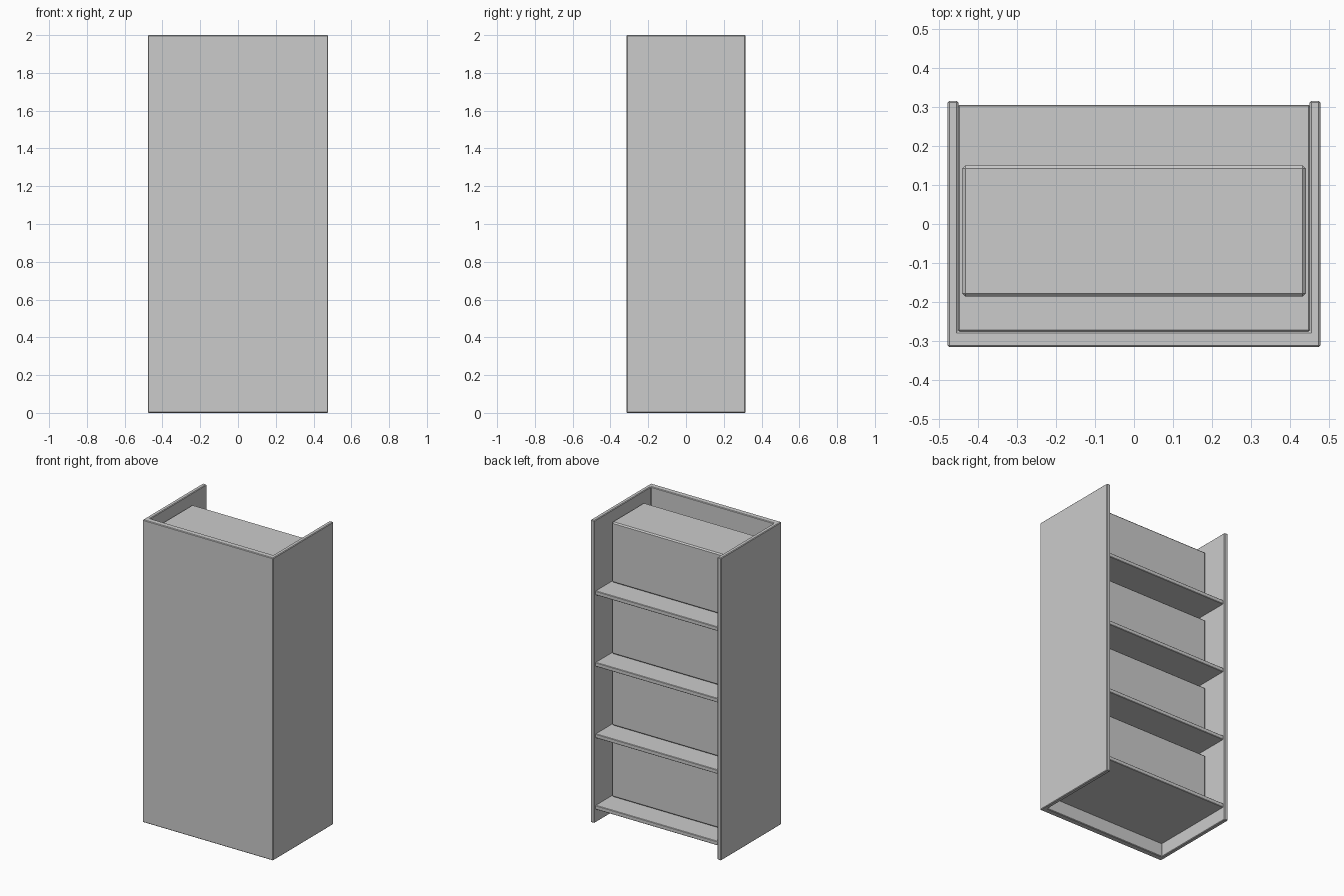
import bpy
import bmesh

cube = bpy.data.objects.get("Cube")
if cube:
    bpy.data.objects.remove(cube, do_unlink=True)

# Single plain finish
grey = bpy.data.materials.new("light_grey")
grey.use_nodes = True
colour = (0.6, 0.6, 0.6, 1.0)
grey.diffuse_color = colour
grey.node_tree.nodes["Principled BSDF"].inputs["Base Color"].default_value = colour

HALF_W, HALF_D, HEIGHT = 0.477, 0.315, 2.0
INNER_X, INNER_Y = 0.45, -0.275


def prism(name, outline, z0, z1, bevel):
    """Extrude a plan outline from z0 to z1 and soften its edges."""
    bm = bmesh.new()
    base = bm.faces.new([bm.verts.new((x, y, z0)) for x, y in outline])
    top = bmesh.ops.extrude_face_region(bm, geom=[base])["geom"]
    verts = [v for v in top if isinstance(v, bmesh.types.BMVert)]
    bmesh.ops.translate(bm, verts=verts, vec=(0, 0, z1 - z0))
    bmesh.ops.recalc_face_normals(bm, faces=bm.faces)
    mesh = bpy.data.meshes.new(name)
    bm.to_mesh(mesh)
    bm.free()
    mesh.materials.append(grey)
    obj = bpy.data.objects.new(name, mesh)
    bpy.context.collection.objects.link(obj)
    mod = obj.modifiers.new("soft_edges", 'BEVEL')
    mod.width = bevel
    mod.segments = 1
    return obj


def rectangle(half_x, y0, y1):
    return [(-half_x, y0), (half_x, y0), (half_x, y1), (-half_x, y1)]


# Casing: front panel and two sides in one U-shaped plan, open at the back
half = [(HALF_W, -HALF_D), (HALF_W, HALF_D), (INNER_X, HALF_D), (INNER_X, INNER_Y)]
casing = half + [(-x, y) for x, y in reversed(half)]
prism("casing", casing, 0, HEIGHT, 0.004)

# Four shelves, each carrying one long box
for i in range(4):
    top = 0.115 + i * 0.4725
    prism(f"shelf_{i + 1}", rectangle(INNER_X, INNER_Y, 0.305), top - 0.027, top, 0.003)
    prism(f"box_{i + 1}", rectangle(0.44, -0.186, 0.15), top, top + 0.4, 0.008)
